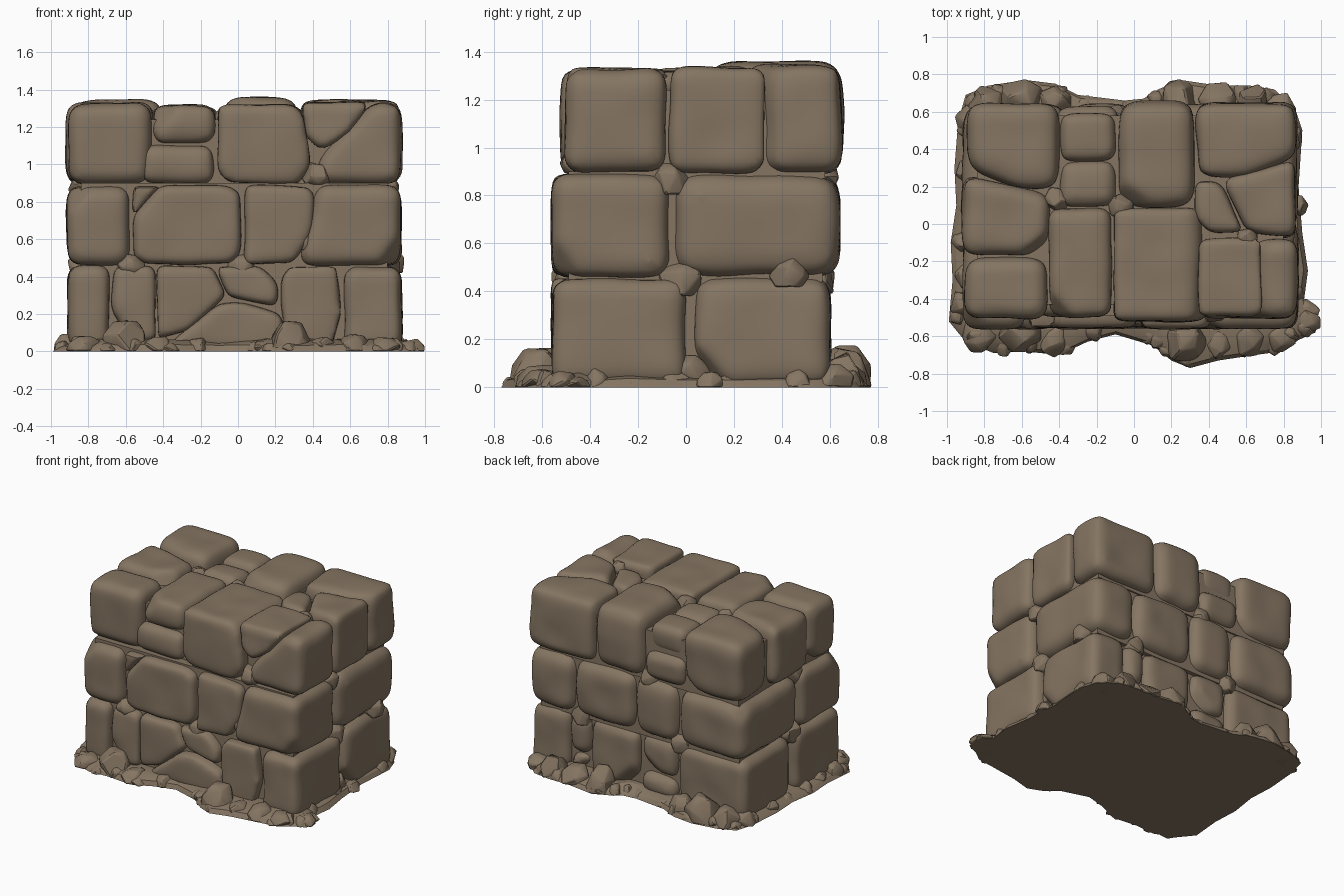
import bpy, bmesh, math, random
from mathutils import Vector, noise

if "Cube" in bpy.data.objects:
    bpy.data.objects.remove(bpy.data.objects["Cube"])

rng = random.Random(7)
stone_mat = bpy.data.materials.new("brown stone")
stone_mat.diffuse_color = (0.235, 0.178, 0.122, 1)
stone_mat.use_nodes = True
stone_mat.node_tree.nodes["Principled BSDF"].inputs["Base Color"].default_value = stone_mat.diffuse_color


def hull(points):
    bm = bmesh.new()
    for p in points:
        bm.verts.new(p)
    res = bmesh.ops.convex_hull(bm, input=bm.verts[:])
    junk = {g for g in res["geom_interior"] + res["geom_unused"] if isinstance(g, bmesh.types.BMVert)}
    bmesh.ops.delete(bm, geom=[v for v in junk if v.is_valid], context='VERTS')
    return bm


def cut(bm, point, normal):
    """Slice off everything beyond a plane and close the convex solid again."""
    bmesh.ops.bisect_plane(bm, geom=bm.verts[:] + bm.edges[:] + bm.faces[:],
                           plane_co=point, plane_no=normal, clear_outer=True)
    pts = [v.co.copy() for v in bm.verts]
    bm.free()
    return hull(pts)


def shade(ob, angle):
    bpy.ops.object.select_all(action='DESELECT')
    ob.select_set(True)
    bpy.context.view_layer.objects.active = ob
    bpy.ops.object.shade_smooth_by_angle(angle=math.radians(angle))


def finish(name, bm, angle=35):
    bmesh.ops.recalc_face_normals(bm, faces=bm.faces[:])
    me = bpy.data.meshes.new(name)
    bm.to_mesh(me)
    bm.free()
    me.materials.append(stone_mat)
    ob = bpy.data.objects.new(name, me)
    bpy.context.collection.objects.link(ob)
    shade(ob, angle)
    return ob


def stone(name, outline, lo, hi, axis='y', rounds=9, chips=1):
    """Worn, rounded block: a convex outline pushed along an axis, then eroded."""
    place = {'x': lambda a, b, d: (d, a, b), 'y': lambda a, b, d: (a, d, b),
             'z': lambda a, b, d: (a, b, d)}[axis]
    j = lambda: rng.uniform(-0.006, 0.006)
    pts = [Vector(place(a + j(), b + j(), d + j())) for a, b in outline for d in (lo, hi)]
    mid = sum(pts, Vector()) / len(pts)
    for p in pts:
        p -= Vector([math.copysign(0.003, c) for c in p - mid])
        p.z = max(p.z, 0.006)
    bm = hull(pts)
    bmesh.ops.dissolve_limit(bm, angle_limit=0.15, verts=bm.verts[:], edges=bm.edges[:])
    bmesh.ops.bevel(bm, geom=bm.edges[:], offset=rounds * 0.0075, segments=2, profile=0.5,
                    affect='EDGES', clamp_overlap=True)
    bm2 = hull([v.co.copy() for v in bm.verts])
    bm.free()
    for p in rng.sample(pts, chips):
        n = Vector([math.copysign(rng.uniform(0.5, 1), c) for c in p - mid]).normalized()
        bm2 = cut(bm2, p - n * rng.uniform(0.09, 0.12), n)
    ob = finish(name, bm2)
    remesh = ob.modifiers.new("grid", 'REMESH')
    remesh.mode, remesh.voxel_size = 'VOXEL', 0.025
    erode = ob.modifiers.new("erode", 'SMOOTH')
    erode.factor, erode.iterations = 0.5, rounds
    me = bpy.data.meshes.new_from_object(ob.evaluated_get(bpy.context.evaluated_depsgraph_get()))
    ob.modifiers.clear()
    ob.data = me
    me.name = name
    if not me.materials:
        me.materials.append(stone_mat)
    # slight unevenness
    for v in me.vertices:
        v.co += v.normal * (noise.noise(v.co * 5 + mid * 3) * 0.01)
        v.co.z = max(v.co.z, 0.004)
    shade(ob, 50)
    return ob


def box(x0, x1, z0, z1):
    return [(x0, z0), (x1, z0), (x1, z1), (x0, z1)]


def pebble(name, x, y, r, h, below=False):
    """Angular rubble resting on the ground, or a wedged stone if it extends below."""
    pts = []
    turn = rng.uniform(0, 6)
    rings = [(0, 6, 1.0), (0.55, 5, 0.95), (1, 4, 0.55)] + ([(-.6, 5, .8)] if below else [])
    for t, count, s in rings:
        for i in range(count):
            a = turn + t * 2 + i * math.tau / count + rng.uniform(-0.35, 0.35)
            q = r * s * rng.uniform(0.8, 1.15)
            pts.append(Vector((x + q * math.cos(a), y + q * math.sin(a), h * t * rng.uniform(0.78, 1))))
    bm = hull(pts)
    bmesh.ops.dissolve_limit(bm, angle_limit=0.35, verts=bm.verts[:], edges=bm.edges[:])
    bmesh.ops.bevel(bm, geom=bm.edges[:], offset=r * 0.07, segments=1, affect='EDGES', clamp_overlap=True)
    return finish(name, bm, 28)


# hidden core that closes the joints
for i, (z0, z1, y0, y1) in enumerate([(.01, .46, -.49, .54), (.44, .9, -.49, .57), (.87, 1.24, -.43, .58)]):
    finish(f"core_{i}", hull([(x, y, z) for x in (-.84, .8) for y in (y0, y1) for z in (z0, z1)]))

# bottom course, front
A, B = -0.56, 0.0
for i, o in enumerate([
        box(-.91, -.68, 0, .46),
        [(-.67, .46), (-.44, .46), (-.44, .05), (-.58, .05), (-.68, .22)],
        [(-.43, .46), (-.13, .46), (-.06, .3), (-.26, .1), (-.43, .06)],
        [(-.12, .46), (.12, .46), (.22, .36), (.22, .24), (-.06, .28)],
        [(-.4, 0), (-.3, .1), (-.1, .26), (.02, .27), (.24, .2), (.28, 0)],
        [(.22, .4), (.27, .46), (.53, .46), (.56, .2), (.5, 0), (.27, 0), (.22, .25)],
        box(.56, .875, 0, .455)]):
    stone(f"bottom_front_stone_{i}", o, A, B, rounds=4 if 1 < i < 5 else 7, chips=0)
# bottom course, back
for i, o in enumerate([
        box(-.91, -.34, 0, .46), box(-.33, -.03, .17, .46), box(-.33, -.03, 0, .18),
        box(-.02, .39, 0, .46), box(.39, .56, .16, .46), box(.39, .56, 0, .17),
        box(.56, .87, 0, .46)]):
    stone(f"bottom_back_stone_{i}", o, .03, .605, rounds=8)

# middle course, front
for i, o in enumerate([
        box(-.92, -.57, .46, .89),
        [(-.57, .5), (-.5, .46), (-.02, .46), (.02, .52), (.02, .86), (-.05, .89), (-.42, .89), (-.57, .72)],
        [(.03, .46), (.3, .47), (.41, .64), (.41, .86), (.36, .89), (.03, .89)],
        [(.42, .66), (.42, .89), (.875, .89), (.875, .46), (.32, .46)]]):
    stone(f"middle_front_stone_{i}", o, -.56, -.065, rounds=8, chips=1 if i in (0, 3) else 0)
stone("middle_front_wedge", [(-.57, .89), (-.57, .72), (-.4, .89)], -.55, -.1, rounds=2, chips=0)
# middle course, back
for i, o in enumerate([
        box(-.92, -.36, .46, .89), box(-.36, 0, .46, .9), box(0, .5, .46, .89), box(.5, .875, .46, .89)]):
    stone(f"middle_back_stone_{i}", o, -.055, .645, rounds=11)

# top course: left column
stone("top_left_front", box(-.91, -.46, -.51, -.175), .89, 1.33, 'z', 9)
stone("top_left_mid", [(-.92, -.17), (-.45, -.17), (-.45, .16), (-.62, .17), (-.92, .27)], .89, 1.335, 'z', 8)
stone("top_left_back", [(-.9, .29), (-.62, .18), (-.4, .18), (-.4, .645), (-.9, .645)], .89, 1.345, 'z', 10)
# top course: stacked thin stones
stone("stacked_upper_front", box(-.455, -.115, 1.11, 1.32), -.5, .09, rounds=7)
stone("stacked_lower_front", box(-.52, -.12, .89, 1.11), -.5, .0, rounds=7)
stone("stacked_upper_back", box(-.4, -.09, 1.1, 1.31), .33, .6, rounds=7, chips=0)
stone("stacked_inner_back", box(-.4, -.09, 1.0, 1.305), .09, .34, rounds=7, chips=0)
stone("stacked_lower_back", box(-.42, -.08, .89, 1.11), .1, .63, rounds=7)
# top course: centre column
stone("top_centre_front", [(-.11, .95), (-.05, .89), (.33, .89), (.4, 1.0), (.36, 1.27), (.3, 1.32), (-.11, 1.32)],
      -.525, .09, rounds=9, chips=0)
stone("top_centre_back", box(-.085, .325, .085, .66), .89, 1.36, 'z', 11)
# top course: right column with cracks
stone("top_right_front_upper", [(.34, 1.33), (.7, 1.33), (.6, 1.17), (.45, 1.07), (.36, 1.15)],
      -.505, -.07, rounds=4, chips=0)
stone("top_right_front_lower", [(.4, .89), (.875, .89), (.875, 1.33), (.72, 1.33), (.6, 1.15), (.42, 1.03)],
      -.51, -.08, rounds=8, chips=0)
stone("top_right_mid_inner", [(.32, .24), (.47, .23), (.6, -.05), (.4, -.05), (.32, .03)], .89, 1.32, 'z', 5, 0)
stone("top_right_mid_outer", [(.47, .24), (.6, .25), (.87, .35), (.87, -.08), (.6, -.05)], .89, 1.335, 'z', 6, 0)
stone("top_right_back", [(.33, .25), (.6, .25), (.87, .36), (.87, .65), (.33, .65)], .89, 1.345, 'z', 8, 0)

# small filler stones wedged in the joints
for i, (x, y, z, r) in enumerate([
        (.78, -.06, .87, .09), (.78, -.02, .45, .1), (.82, .43, .48, .08), (.6, -.08, 1.27, .06),
        (.79, .02, .08, .08), (.42, -.45, .95, .08), (.36, -.48, .6, .08), (-.82, -.02, .46, .1),
        (-.82, -.05, .88, .09), (-.1, .56, .89, .08), (.46, .54, .46, .09), (-.35, .54, .46, .09),
        (-.42, .13, 1.25, .07), (-.07, .1, 1.25, .07), (.02, -.48, .46, .08), (-.57, -.48, .46, .08)]):
    ob = pebble(f"filler_stone_{i}", 0, 0, r, r, True)
    ob.location = (x, y, z - r * .2)

# ground skirt following an uneven outline
edge = [(-.94, .55), (-.9, .69), (-.78, .74), (-.58, .77), (-.42, .75), (-.3, .69), (-.05, .66), (.05, .67),
        (.13, .72), (.25, .77), (.45, .74), (.62, .74), (.75, .72), (.86, .62), (.9, .5), (.88, .2),
        (.9, -.05), (.93, -.25), (.91, -.4), (.99, -.5), (.97, -.58), (.88, -.62), (.8, -.68), (.65, -.7),
        (.45, -.73), (.3, -.77), (.2, -.73), (.1, -.65), (-.1, -.59), (-.25, -.63), (-.4, -.7),
        (-.6, -.68), (-.75, -.69), (-.9, -.63), (-.99, -.52), (-.97, -.3), (-.98, -.1), (-.95, .1), (-.96, .3)]
bm = bmesh.new()
rings = [[bm.verts.new((x * s, y * s, z + (rng.uniform(0, .015) if z else 0))) for x, y in edge]
         for s, z in ((1, 0), (.975, .022), (.87, .055), (.75, .055))]
n = len(edge)
for a, b in zip(rings, rings[1:]):
    for i in range(n):
        bm.faces.new((a[i], a[(i + 1) % n], b[(i + 1) % n], b[i]))
bm.faces.new(rings[0])
bm.faces.new(rings[-1])
finish("ground_skirt", bm, 30)

# large rubble
for i, (x, y, r, h) in enumerate([
        (-.6, -.57, .13, .19), (.28, -.62, .13, .17), (-.42, -.61, .1, .08), (.62, -.61, .1, .1),
        (.45, -.63, .1, .08), (.78, -.6, .09, .08), (-.82, -.59, .1, .09), (.92, -.52, .08, .07),
        (-.6, .66, .13, .18), (-.78, .64, .11, .13), (.24, .66, .12, .17), (.45, .65, .11, .13),
        (.63, .65, .1, .15), (.78, .61, .1, .1), (-.43, .66, .1, .13), (-.87, .55, .09, .1),
        (-.91, -.42, .08, .1), (.87, .1, .06, .07), (.14, -.6, .08, .06)]):
    pebble(f"rubble_{i}", x, y, r, h)
# small rubble scattered along the skirt
for i, (x, y) in enumerate(edge):
    r = rng.uniform(.05, .075)
    s = 1 - (r + .005) / math.hypot(x, y)
    pebble(f"small_rubble_{i}", x * s, y * s, r, rng.uniform(.045, .085))
